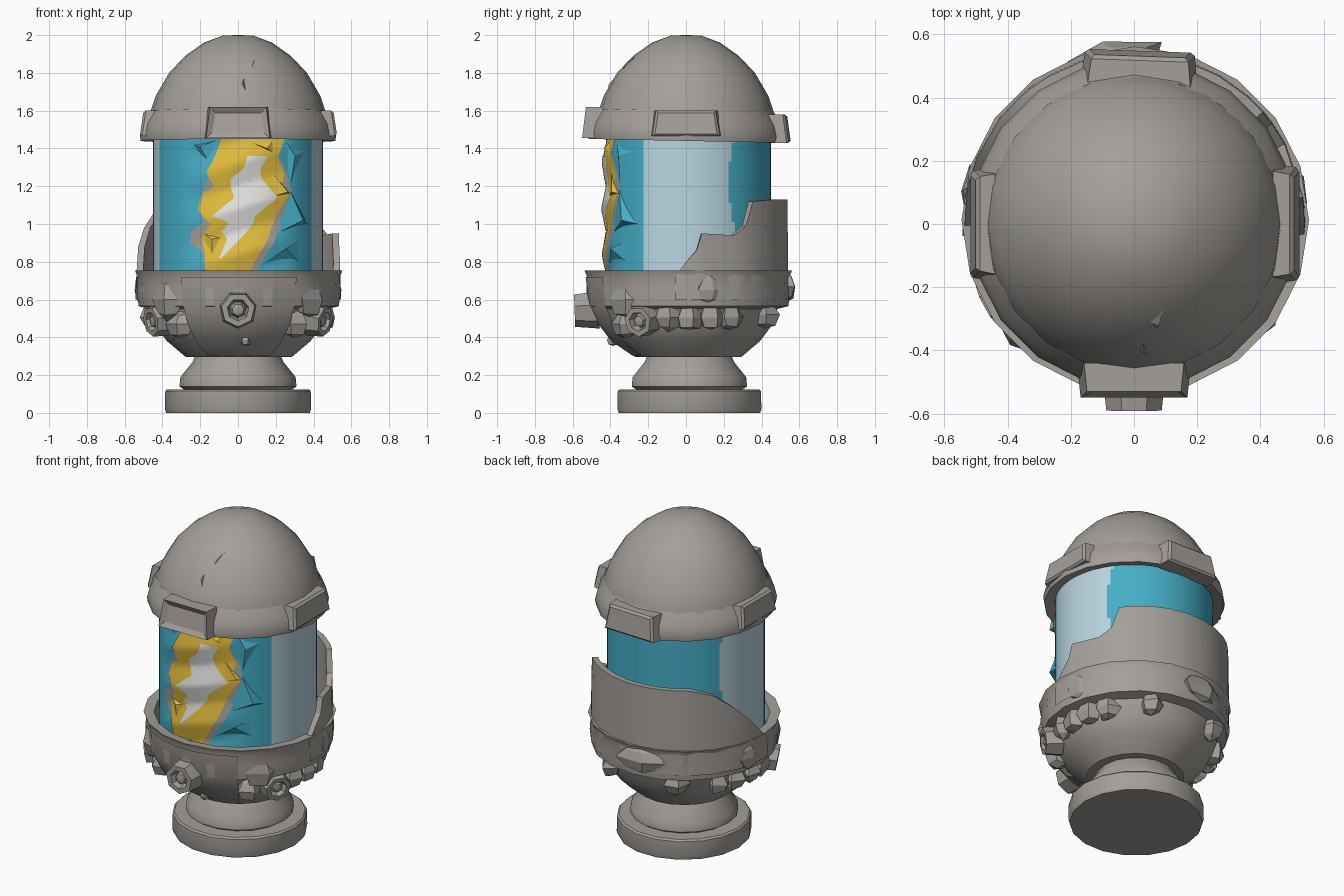
import bpy, bmesh, math, random
from mathutils import Vector, Matrix

random.seed(4)
if "Cube" in bpy.data.objects:
    bpy.data.objects.remove(bpy.data.objects["Cube"])


def material(name, rgb):
    m = bpy.data.materials.new(name)
    m.use_nodes = True
    m.diffuse_color = (*rgb, 1)
    m.node_tree.nodes["Principled BSDF"].inputs["Base Color"].default_value = (*rgb, 1)
    return m


STONE = material("warm grey stone", (0.37, 0.345, 0.32))
BLUE = material("blue glass", (0.06, 0.42, 0.57))
PALE = material("pale glass", (0.48, 0.67, 0.75))
YELLOW = material("yellow", (0.76, 0.51, 0.045))
WHITE = material("white", (0.76, 0.76, 0.74))


def finish(name, bm, mats, angle=35):
    bmesh.ops.remove_doubles(bm, verts=bm.verts, dist=0.0005)
    me = bpy.data.meshes.new(name)
    bm.to_mesh(me)
    bm.free()
    ob = bpy.data.objects.new(name, me)
    bpy.context.collection.objects.link(ob)
    for m in mats:
        me.materials.append(m)
    if angle:
        bpy.ops.object.select_all(action="DESELECT")
        ob.select_set(True)
        bpy.context.view_layer.objects.active = ob
        bpy.ops.object.shade_smooth_by_angle(angle=math.radians(angle))


def polar(deg, r, z):
    a = math.radians(deg)
    return Vector((r * math.cos(a), r * math.sin(a), z))


def grid_faces(bm, rows):
    """Join rows of points into quads."""
    vs = [[bm.verts.new(p) for p in row] for row in rows]
    for a, b in zip(vs, vs[1:]):
        for i in range(len(a) - 1):
            bm.faces.new((a[i], a[i + 1], b[i + 1], b[i]))


def lathe(name, profile, n=20, start=0, end=360, tilt=0.0, matrix=Matrix()):
    bm = bmesh.new()
    step = (end - start) / n
    grid_faces(bm, [[polar(start + i * step, max(r, 0.0001), z) for i in range(n + 1)]
                    for r, z in profile])
    for v in bm.verts:
        v.co.z -= tilt * v.co.y
    bm.transform(matrix)
    bmesh.ops.remove_doubles(bm, verts=bm.verts, dist=0.0005)
    bmesh.ops.dissolve_degenerate(bm, edges=bm.edges, dist=0.0005)
    bmesh.ops.recalc_face_normals(bm, faces=bm.faces)
    finish(name, bm, [STONE])


def lerp_table(table, t):
    """Interpolate rows whose first entry rises."""
    for a, b in zip(table, table[1:]):
        if t <= b[0]:
            k = max(0, (t - a[0]) / (b[0] - a[0]))
            return [p + (q - p) * k for p, q in zip(a[1:], b[1:])]
    return list(table[-1][1:])


# Pedestal, neck, bowl and helmet
FOOT = Matrix.Translation((0, 0.018, 0))
BOWL = Matrix.Translation((0.004, 0.012, 0))
DOME = [(0.475, 1.53), (0.466, 1.59), (0.435, 1.68), (0.365, 1.8), (0.28, 1.89),
        (0.18, 1.96), (0.08, 1.998), (0, 2)]
lathe("base_disc", [(0, 0), (0.38, 0), (0.387, 0.02), (0.385, 0.115), (0.375, 0.125), (0, 0.125)], 18,
      matrix=FOOT)
lathe("neck", [(0.28, 0.12), (0.31, 0.14), (0.305, 0.19), (0.24, 0.27), (0.22, 0.32)], 18, matrix=FOOT)
lathe("bowl", [(0, 0.295), (0.28, 0.295), (0.38, 0.38), (0.44, 0.46), (0.47, 0.55), (0.53, 0.565),
               (0.54, 0.65), (0.535, 0.72), (0.55, 0.755), (0.49, 0.75), (0.47, 0.68), (0, 0.68)],
      matrix=BOWL)
lathe("bowl_front", [(0.3, 0.305), (0.41, 0.38), (0.48, 0.47), (0.53, 0.57), (0.547, 0.72)], 5,
      -124, -56, matrix=BOWL)
lathe("helmet_dome", DOME, 24)
lathe("helmet_rim", [(0.43, 1.46), (0.515, 1.44), (0.52, 1.47), (0.505, 1.53), (0.466, 1.6)], 20, tilt=0.02)


# Brackets around the rim
def bracket(name, deg, half, z0, z1, outer, framed=False):
    bm = bmesh.new()
    bmesh.ops.create_cube(bm, size=1)
    for v in bm.verts:
        top, out = v.co.z > 0, v.co.x > 0
        w = half * (0.88 if top else 1) * (0.94 if out else 1)
        v.co = ((outer - 0.02 * top) if out else 0.44, w * (1 if v.co.y > 0 else -1), z1 if top else z0)
    if framed:
        face = max(bm.faces, key=lambda f: f.calc_center_median().x)
        bmesh.ops.inset_individual(bm, faces=[face], thickness=0.042)
        bmesh.ops.translate(bm, verts=face.verts, vec=(-0.018, 0, 0))
    else:
        front = max(bm.faces, key=lambda f: f.calc_center_median().x)
        bmesh.ops.bevel(bm, geom=list(front.edges), offset=0.012, segments=1, affect="EDGES")
    bm.transform(Matrix.Rotation(math.radians(deg), 4, "Z"))
    finish(name, bm, [STONE], 0)


bracket("front_bracket", -90, 0.18, 1.455, 1.62, 0.55, True)
bracket("back_bracket", 88, 0.185, 1.43, 1.58, 0.55)
bracket("left_bracket", 0, 0.19, 1.465, 1.6, 0.525)
bracket("right_bracket", 180, 0.18, 1.465, 1.6, 0.52)


# Glass drum, crumpled at the front
def drum_radius(x, z):
    fade = max(0, 1 - (x / 0.3) ** 2)
    wave = abs(((z - 0.3 * x) / 0.24) % 1 * 2 - 1)
    return 0.45 - fade * (0.01 + 0.026 * wave)


def on_drum(x, z, lift=0.0):
    r = drum_radius(x, z)
    y = -math.sqrt(0.45 ** 2 - x * x)
    s = (r + lift) / 0.45
    return Vector((x * s, y * s, z))


bm = bmesh.new()
rows = []
for j in range(41):
    z = 0.67 + 0.02 * j
    row = []
    for i in range(145):
        p = polar(i * 2.5, 0.45, z)
        row.append(on_drum(p.x, z) if p.y < -0.2 else p)
    rows.append(row)
grid_faces(bm, rows)
for f in bm.faces:
    c = f.calc_center_median()
    side = math.degrees(math.atan2(c.y, abs(c.x)))
    wobble = 3 * math.sin(c.z * 9)
    low, high = (-30, 33 + wobble) if c.x > 0 else (-23, 28 - wobble)
    f.material_index = 1 if low < side < high else 0
finish("glass_drum", bm, [BLUE, PALE], 20)


# Painted lightning bolt as thin layered plates: z, left x, right x
def plate(name, table, lift, mat):
    bm = bmesh.new()
    z0, z1 = table[0][0], table[-1][0]
    n = round((z1 - z0) / 0.02)
    rows = []
    for j in range(n + 1):
        z = z0 + (z1 - z0) * j / n
        a, b = lerp_table(table, z)
        rows.append([on_drum(a + (b - a) * i / 12, z, lift) for i in range(13)])
    grid_faces(bm, rows)
    finish(name, bm, [mat], 20)


fringe = [(0.72, -0.17, 0.09), (0.85, -0.19, 0.16), (0.9, -0.26, 0.19), (0.96, -0.25, 0.22),
          (1.02, -0.18, 0.24), (1.08, -0.22, 0.25), (1.16, -0.2, 0.28), (1.24, -0.16, 0.27),
          (1.36, -0.13, 0.22)]
band = [(0.72, -0.17, 0.05), (0.85, -0.18, 0.12), (0.92, -0.2, 0.16), (1.0, -0.15, 0.19),
        (1.07, -0.21, 0.22), (1.16, -0.19, 0.27), (1.2, -0.13, 0.23), (1.27, -0.17, 0.25),
        (1.35, -0.13, 0.21), (1.46, -0.09, 0.25)]
bolt = [(0.82, -0.1, -0.09), (0.92, -0.06, 0.01), (0.96, -0.09, 0.05), (1.01, -0.04, 0.09),
        (1.04, -0.14, 0.09), (1.1, -0.07, 0.16), (1.14, -0.02, 0.21), (1.19, -0.04, 0.17),
        (1.24, -0.04, 0.13), (1.29, 0.03, 0.12), (1.36, 0.05, 0.16)]
plate("bolt_fringe", fringe, 0.003, STONE)
plate("bolt_band", band, 0.006, YELLOW)
plate("bolt_core", bolt, 0.009, WHITE)


# Raised folds and chips: three surface points and a lifted tip
def shard(name, mat, pts, tip, surface=on_drum):
    bm = bmesh.new()
    v = [bm.verts.new(surface(x, z, -0.002)) for x, z in pts] + [bm.verts.new(surface(*tip))]
    for k in ((0, 1, 3), (1, 2, 3), (2, 0, 3)):
        bm.faces.new([v[i] for i in k])
    bmesh.ops.recalc_face_normals(bm, faces=bm.faces)
    finish(name, bm, [mat], 0)


def on_dome(x, z, lift=0.0):
    r = lerp_table([(h, w) for w, h in DOME], z)[0] + lift
    return Vector((x, -math.sqrt(r * r - x * x), z))


shard("blue_fold_low", BLUE, [(0.1, 0.76), (0.37, 0.94), (0.36, 0.76)], (0.24, 0.87, 0.03))
shard("blue_fold_mid", BLUE, [(0.21, 0.95), (0.37, 1.0), (0.27, 1.2)], (0.32, 1.02, 0.035))
shard("blue_fold_top", BLUE, [(0.25, 1.45), (0.28, 1.2), (0.38, 1.4)], (0.29, 1.36, 0.02))
shard("blue_fold_far", BLUE, [(-0.4, 1.45), (-0.1, 1.45), (-0.17, 1.34)], (-0.2, 1.41, 0.02))
shard("yellow_fold_high", YELLOW, [(0.18, 1.28), (0.28, 1.16), (0.17, 1.14)], (0.25, 1.17, 0.03))
shard("yellow_fold_low", YELLOW, [(-0.2, 0.96), (-0.08, 0.93), (-0.14, 0.82)], (-0.14, 0.92, 0.025))
shard("yellow_fold_top", YELLOW, [(0.02, 1.45), (0.22, 1.36), (0.2, 1.45)], (0.15, 1.4, 0.025))
shard("dome_chip_large", STONE, [(0.1, 1.9), (0.05, 1.85), (0.07, 1.82)], (0.08, 1.85, 0.012), on_dome)
shard("dome_chip_small", STONE, [(0.03, 1.77), (0.02, 1.74), (0.04, 1.71)], (0.03, 1.74, 0.01), on_dome)

# Broken shell wall rising round the back: angle, top height
wall = [(-6, 0.72), (0, 0.8), (6, 0.86), (9, 0.95), (28, 0.94), (36, 0.99), (41, 1.12), (60, 1.13),
        (128, 1.13), (142, 1.09), (157, 0.98), (168, 0.88), (184, 0.72)]
bm = bmesh.new()
angles = sorted({a for a, _ in wall} | set(range(48, 140, 12)))
inner, outer = [], []
for a in angles:
    top = lerp_table(wall, a)[0]
    outer.append((polar(a, 0.545, 0.6), polar(a, 0.54, top)))
    inner.append((polar(a, 0.505, 0.6), polar(a, 0.505, top)))
grid_faces(bm, [[o[0] for o in outer], [o[1] for o in outer], [i[1] for i in inner], [i[0] for i in inner]])
bmesh.ops.recalc_face_normals(bm, faces=bm.faces)
finish("back_wall", bm, [STONE], 25)


# Faceted nozzles
def nozzle(name, deg, r, z, size, length, droop):
    m = (Matrix.Translation(polar(deg, r, z)) @ Matrix.Rotation(math.radians(deg), 4, "Z")
         @ Matrix.Rotation(math.radians(90 + droop), 4, "Y"))
    lathe(name, [(size * 1.15, 0), (size, length), (size * 0.65, length), (size * 0.5, length * 0.6),
                 (size * 0.35, length * 0.9), (0, length)], 7, matrix=m)


nozzle("front_nozzle", -90, 0.46, 0.55, 0.09, 0.13, 2)


# Rough studs: jittered low-poly balls pressed on the shell
def stud(name, deg, r, z, size, scale=(1, 1, 1)):
    bm = bmesh.new()
    bmesh.ops.create_uvsphere(bm, u_segments=5, v_segments=4, radius=size)
    for v in bm.verts:
        v.co = Vector(a * b for a, b in zip(v.co * random.uniform(0.85, 1.15), scale))
    bm.transform(Matrix.Translation(polar(deg, r, z)) @ Matrix.Rotation(math.radians(deg), 4, "Z"))
    finish(name, bm, [STONE], 0)


for side in ("left", "right"):
    def az(a): return a if side == "left" else 180 - a
    nozzle(side + "_nozzle", az(-29), 0.43, 0.5, 0.08, 0.1, 10)
    stud(side + "_pod_upper", az(-40), 0.49, 0.6, 0.11, (0.5, 1.1, 0.95))
    stud(side + "_pod_lower", az(-47), 0.44, 0.47, 0.08, (0.8, 1, 0.9))
    for i, a in enumerate((-12, 2, 17, 31)):
        stud(f"{side}_tooth_{i + 1}", az(a), 0.455, 0.505, 0.075, (0.9, 1, 0.95))
    stud(side + "_band_stud", az(13), 0.535, 0.65, 0.075, (0.3, 1, 1))
    stud(side + "_back_stud", az(62), 0.47, 0.52, 0.075)
stud("back_ridge", 95, 0.53, 0.67, 0.09, (0.65, 1.8, 0.9))
stud("front_chip", -84, 0.39, 0.385, 0.03)
